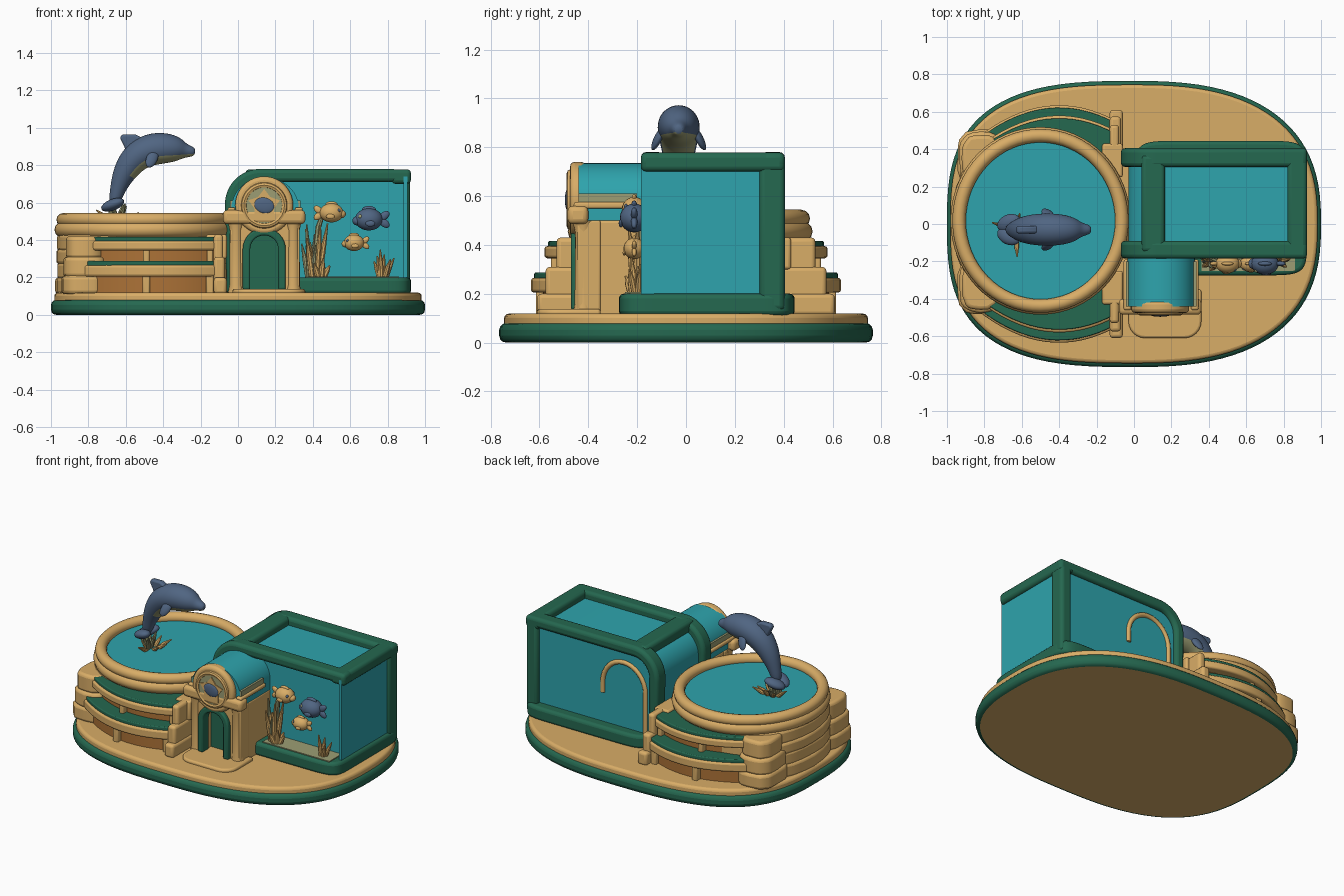
import bpy, bmesh, math, random
from mathutils import Vector, Euler

if "Cube" in bpy.data.objects:
    bpy.data.objects.remove(bpy.data.objects["Cube"])

random.seed(4)


def material(name, r, g, b):
    m = bpy.data.materials.new(name)
    m.diffuse_color = [((c / 255 + .055) / 1.055) ** 2.4 for c in (r, g, b)] + [1]
    m.use_nodes = True
    m.node_tree.nodes["Principled BSDF"].inputs["Base Color"].default_value = m.diffuse_color
    return m


GREEN = material("deep green", 37, 104, 80)
TEAL = material("water teal", 46, 164, 173)
TAN = material("sand tan", 217, 173, 103)
BROWN = material("shadow brown", 172, 114, 55)
BLUE = material("slate blue", 80, 101, 130)
SAGE = material("sage", 156, 158, 116)


def finish(name, bm, mat, bevel=0, subsurf=0, second=None, rule=None):
    bmesh.ops.recalc_face_normals(bm, faces=bm.faces)
    if rule:
        for f in bm.faces:
            f.material_index = int(rule(f))
    me = bpy.data.meshes.new(name)
    bm.to_mesh(me)
    bm.free()
    me.materials.append(mat)
    if second:
        me.materials.append(second)
    ob = bpy.data.objects.new(name, me)
    bpy.context.collection.objects.link(ob)
    if bevel:
        b = ob.modifiers.new("bevel", 'BEVEL')
        b.width, b.segments, b.limit_method, b.material = bevel, 3, 'ANGLE', 0
        b.angle_limit = math.radians(40)
    if subsurf:
        s = ob.modifiers.new("smooth", 'SUBSURF')
        s.levels = s.render_levels = subsurf
    bpy.context.view_layer.objects.active = ob
    ob.select_set(True)
    bpy.ops.object.shade_smooth_by_angle(angle=math.radians(40))
    ob.select_set(False)
    return ob


def prism(name, pts, axis, a, b, mat, bevel=0, **kw):
    """Extrude a flat outline along z or y."""
    bm = bmesh.new()
    put = (lambda p, t: (p[0], p[1], t)) if axis == 'z' else (lambda p, t: (p[0], t, p[1]))
    lo, hi = [[bm.verts.new(put(p, t)) for p in pts] for t in (a, b)]
    bm.faces.new(lo)
    bm.faces.new(hi)
    for i in range(len(pts)):
        j = (i + 1) % len(pts)
        bm.faces.new((lo[i], lo[j], hi[j], hi[i]))
    return finish(name, bm, mat, bevel, **kw)


def box(name, x0, x1, y0, y1, z0, z1, mat, bevel=.01):
    return prism(name, [(x0, y0), (x1, y0), (x1, y1), (x0, y1)], 'z', z0, z1, mat, bevel)


def arc(cx, cy, rx, ry, a0, a1, n=16):
    return [(cx + rx * math.cos(math.radians(a0 + (a1 - a0) * i / n)),
             cy + ry * math.sin(math.radians(a0 + (a1 - a0) * i / n))) for i in range(n + 1)]


def sweep(bm, path, radii, ref, n=10, closed=False):
    """Round tube with changing radius along a path."""
    path, ref, rings, N = [Vector(p) for p in path], Vector(ref), [], len(path)
    for i, p in enumerate(path):
        q, r = (path[(i + 1) % N], path[i - 1]) if closed else (path[min(i + 1, N - 1)], path[max(i - 1, 0)])
        u = (q - r).cross(ref).normalized()
        v = u.cross(q - r).normalized()
        rings.append([bm.verts.new(p + radii[i] * (u * math.cos(t) + v * math.sin(t)))
                      for t in [math.tau * k / n for k in range(n)]])
    for i in range(N if closed else N - 1):
        a, b = rings[i], rings[(i + 1) % N]
        for k in range(n):
            bm.faces.new((a[k], a[(k + 1) % n], b[(k + 1) % n], b[k]))
    if not closed:
        bm.faces.new(rings[0])
        bm.faces.new(rings[-1])


def tube(name, path, radii, ref, mat, n=10, closed=False, **kw):
    bm = bmesh.new()
    sweep(bm, path, radii, ref, n, closed)
    return finish(name, bm, mat, **kw)


def ball(name, loc, size, mat, rot=(0, 0, 0)):
    bm = bmesh.new()
    bmesh.ops.create_uvsphere(bm, u_segments=20, v_segments=12, radius=1)
    e = Euler([math.radians(r) for r in rot])
    for v in bm.verts:
        w = Vector([v.co[i] * size[i] for i in range(3)])
        w.rotate(e)
        v.co = w + Vector(loc)
    return finish(name, bm, mat)


def outline(cx, cy, sx, sy, nl, nr, count=96, jit=0):
    """Rounded-square outline with its own squareness left and right."""
    pts = []
    for i in range(count):
        c, s = math.cos(math.tau * i / count), math.sin(math.tau * i / count)
        n = nl if c < 0 else nr
        k = 1 + random.uniform(-jit, jit)
        pts.append((cx + k * sx * math.copysign(abs(c) ** (2 / n), c),
                    cy + k * sy * math.copysign(abs(s) ** (2 / n), s)))
    return pts


# Base: rounded green rim, tan deck, tan underside
prism("base_rim", outline(0, 0, 1, .765, 2.9, 2.55), 'z', 0, .08, GREEN, .028,
      second=TAN, rule=lambda f: f.normal.z < -.9)
prism("base_deck", outline(0, 0, .982, .745, 2.9, 2.55), 'z', .06, .118, TAN, .018)

# Pool: stacked rock courses, rim, water
for z0, z1, r in [(.11, .2, .475), (.19, .28, .468), (.27, .35, .473), (.34, .43, .465)]:
    prism("rock_course", outline(-.5, .015, r, r, 2.3, 2, 36, .008), 'z', z0, z1, TAN, .018)
for z, r, k in ((.508, .036, 1), (.455, .042, 1.01)):
    ring = arc(-.5, .017, .435 * k, .455 * k, 0, 360, 64)[:-1]
    tube("pool_rim", [(x, y, z) for x, y in ring], [r] * 64, (0, 0, 1), TAN, 12, True)
prism("pool_water", arc(-.5, .017, .425, .445, 0, 360, 64)[:-1], 'z', .42, .497, TEAL)


# Two-tier curved stands on the front and back of the pool
def tier(name, s, x0, x1, Y, z0, z1, mat, bevel=0, inner=.25):
    xs = [x0 + (x1 - x0) * i / 16 for i in range(17)]
    pts = [(x, s * (Y - .9 * (x + .4) ** 2)) for x in xs]
    return prism(name, pts + [(x1, s * inner), (x0, s * inner)], 'z', z0, z1, mat, bevel)


for s in (-1, 1):
    tier("lower_recess", s, -.83, -.1, .585, .11, .22, BROWN)
    tier("lower_bench", s, -.85, -.09, .635, .205, .265, TAN, .012)
    tier("lower_seat", s, -.83, -.1, .622, .26, .287, GREEN, .006)
    tier("upper_recess", s, -.83, -.1, .52, .27, .37, BROWN)
    tier("upper_bench", s, -.85, -.09, .58, .345, .395, TAN, .012)
    tier("upper_seat", s, -.83, -.1, .565, .39, .416, GREEN, .006)
    for x in (-.81, -.49, -.15):
        d = .9 * (x + .4) ** 2
        y0, y1 = sorted((s * .4, s * (.622 - d)))
        box("lower_post", x - .02, x + .02, y0, y1, .11, .23, TAN)
        y0, y1 = sorted((s * .4, s * (.56 - d)))
        box("upper_post", x - .017, x + .017, y0, y1, .27, .37, TAN)
    for Y, z, x in ((.61, .2, -.06), (.575, .31, -.07), (.53, .43, -.08)):
        y0, y1 = sorted((s * .25, s * Y))
        box("stand_end", -.13, x, y0, y1, .11, z, TAN, .018)
    y0, y1 = sorted((s * .25, s * .43))
    box("stand_landing", -.17, -.06, y0, y1, .3, .43, TAN, .012)
    for z0, z1, r in ((.11, .21, .13), (.2, .31, .12), (.3, .42, .105)):
        prism("corner_rock", outline(-.82, s * .34 + .01, r * .95, r * 1.2, 3, 3, 24, .03), 'z', z0, z1, TAN, .02)

# Tank: water block with curved shoulder, green frame, plinth
shoulder = arc(.13, .57, .16, .16, 180, 90)
prism("tank_water", [(-.03, .11)] + shoulder + [(.905, .73), (.905, .11)], 'y', -.12, .375, TEAL)
box("tank_side_glass", .885, .905, -.185, 0, .15, .74, TEAL, 0)
arm = ([(-.06, .11), (-.07, .58)] + arc(.12, .59, .19, .19, 180, 90) + [(.925, .778), (.925, .71)]
       + arc(.12, .59, .12, .12, 90, 180) + [(.0, .11)])
prism("front_frame", arm, 'y', -.185, -.09, GREEN, .022)
prism("back_frame", arm, 'y', .305, .405, GREEN, .022)
box("roof_bar_left", .04, .165, -.15, .37, .70, .778, GREEN, .022)
box("roof_bar_right", .82, .925, -.185, .405, .70, .778, GREEN, .022)
box("back_column", .835, .92, .3, .405, .13, .76, GREEN, .022)
prism("tank_plinth", outline(.465, .085, .46, .36, 9, 9, 64), 'z', .11, .2, GREEN, .02)
box("tank_sand", .36, .86, -.25, -.11, .19, .206, SAGE, 0)
back_arch = [(.36, .4)] + arc(.2, .47, .16, .17, 0, 180) + [(.04, .2)]
tube("back_arch", [(x, .374, z) for x, z in back_arch], [.016] * len(back_arch), (0, 1, 0), TAN)

# Entrance: arched portal, green door, teal barrel roof
door = arc(.14, .35, .085, .085, 0, 180)
prism("portal_front", [(.33, .11), (.33, .5), (-.04, .5), (-.04, .11), (.055, .11)] + door[::-1] + [(.225, .11)],
      'y', -.445, -.35, TAN, .008)
box("portal_body", -.035, .325, -.36, -.1, .11, .5, TAN)
prism("door_panel", [(.225, .12)] + door + [(.055, .12)], 'y', -.37, -.358, GREEN)
prism("door_frame", [(.255, .135)] + arc(.14, .35, .115, .115, 0, 180) + [(.025, .135), (.065, .135)]
      + arc(.14, .35, .075, .075, 180, 0) + [(.215, .135)], 'y', -.472, -.4, GREEN, .01)
for x in (-.01, .295):
    tube("pilaster", [(x, -.42, z) for z in (.11, .16, .45, .5)], [.045, .036, .034, .045], (0, 1, 0), TAN, 16)
prism("barrel_roof", [(.325, .5)] + arc(.145, .57, .18, .165, 0, 180, 24) + [(-.035, .5)], 'y', -.44, -.1, TEAL)
for x in (-.035, .325):
    box("roof_ledge", x - .02, x + .02, -.46, -.19, .548, .575, TAN)
    box("roof_edge_band", x - .008, x + .008, -.44, -.2, .575, .61, SAGE, 0)
box("cornice", -.08, .36, -.485, -.4, .485, .56, TAN, .022)
prism("gable_disc", arc(.14, .585, .155, .155, 0, 360, 40)[:-1], 'y', -.475, -.41, TAN, .02)
ring = arc(.14, .585, .108, .108, 0, 360, 40)[:-1]
tube("emblem_ring", [(x, -.473, z) for x, z in ring], [.016] * 40, (0, 1, 0), TAN, 8, True)
prism("emblem_plate", arc(.14, .585, .1, .1, 0, 360, 32)[:-1], 'y', -.482, -.473, SAGE)
prism("emblem_star", [(.14 + r * math.sin(k * math.pi / 5), .585 + r * math.cos(k * math.pi / 5))
                      for k in range(10) for r in [.088 if k % 2 == 0 else .055]], 'y', -.488, -.481, TAN)
ball("emblem_fish", (.14, -.486, .585), (.055, .01, .042), BLUE, (0, 15, 0))
prism("door_step", [(.36, -.35)] + arc(.27, -.52, .09, .09, 0, -90, 6) + arc(.06, -.52, .09, .09, -90, -180, 6)
      + [(-.03, -.35)], 'z', .1, .138, TAN, .012)

# Leaping dolphin with pale belly
Y = -.03
spine = [(-.665, .58), (-.645, .67), (-.61, .76), (-.55, .845), (-.47, .887), (-.38, .893), (-.315, .885),
         (-.285, .877), (-.25, .873), (-.228, .87)]
tube("dolphin_body", [(x, Y, z) for x, z in spine], [.03, .042, .066, .085, .092, .086, .066, .04, .03, .018],
     (0, 1, 0), BLUE, 12, subsurf=2, second=SAGE,
     rule=lambda f: f.normal.z < -.55 and f.calc_center_median().x > -.58)
prism("dorsal_fin", [(-.5, .94), (-.55, .965), (-.62, .965), (-.632, .945), (-.61, .905), (-.59, .85), (-.5, .88)],
      'y', Y - .02, Y + .02, BLUE, .012)
for s in (-1, 1):
    ball("flipper", (-.46, Y + s * .085, .835), (.03, .016, .055), BLUE, (s * 25, 25, 0))
    ball("fluke", (-.67, Y + s * .035, .588), (.068, .045, .03), BLUE, (0, -20, s * 25))


# Spiky clusters: splash and corals
def cluster(name, c, count, spread, height, r, mat):
    bm = bmesh.new()
    for i in range(count):
        a = math.tau * i / count + random.uniform(-.3, .3)
        k = random.uniform(.3, 1)
        d = Vector((math.cos(a) * spread[0], math.sin(a) * spread[1], 0)) * k
        h = height * random.uniform(.5, 1)
        p = Vector(c) + d * .4
        sweep(bm, [p, p + d * .4 + Vector((0, 0, h * .55)), p + d * .8 + Vector((0, 0, h))],
              [r, r * .9, r * .25], (.3, 1, .1), 8)
    return finish(name, bm, mat)


cluster("splash_inner", (-.65, Y, .49), 9, (.07, .08), .12, .015, SAGE)
cluster("splash_outer", (-.63, Y, .49), 8, (.13, .13), .08, .014, TAN)
cluster("tall_coral", (.41, -.2, .2), 6, (.08, .04), .36, .017, TAN)
cluster("green_coral", (.39, -.19, .2), 5, (.06, .04), .3, .015, SAGE)
cluster("low_coral", (.44, -.21, .2), 6, (.06, .04), .12, .017, TAN)
cluster("small_coral", (.77, -.2, .2), 6, (.06, .04), .16, .014, TAN)


# Fish: body, tail, fins, eye
def fish(name, x, z, r, s, mat, fin):
    y = -.212
    ball(name + "_body", (x, y, z), (r, r * .8, r * .8), mat)
    ball(name + "_snout", (x + s * r * .8, y, z - r * .1), (r * .4, r * .4, r * .35), mat)
    for t in (-1, 1):
        ball(name + "_tail", (x - s * r * 1.1, y, z + t * r * .25), (r * .45, r * .18, r * .28), fin, (0, s * t * 40, 0))
        ball(name + "_side_fin", (x - s * r * .1, y + t * r * .74, z - r * .3), (r * .35, r * .12, r * .22), fin)
        ball(name + "_eye", (x + s * r * .6, y + t * r * .5, z + r * .2), (r * .15,) * 3, BLUE if mat == TAN else SAGE)
    ball(name + "_top_fin", (x, y, z + r * .72), (r * .5, r * .16, r * .25), fin)


fish("large_fish", .5, .545, .064, 1, TAN, TAN)
fish("blue_fish", .7, .51, .074, -1, BLUE, BLUE)
fish("small_fish", .62, .385, .055, -1, TAN, TAN)
# Stem beside the large fish
tube("fish_stem", [(.43, -.19, .2), (.42, -.19, .35), (.43, -.19, .47), (.45, -.2, .53)],
     [.02, .018, .015, .012], (0, 1, 0), SAGE, 8)
